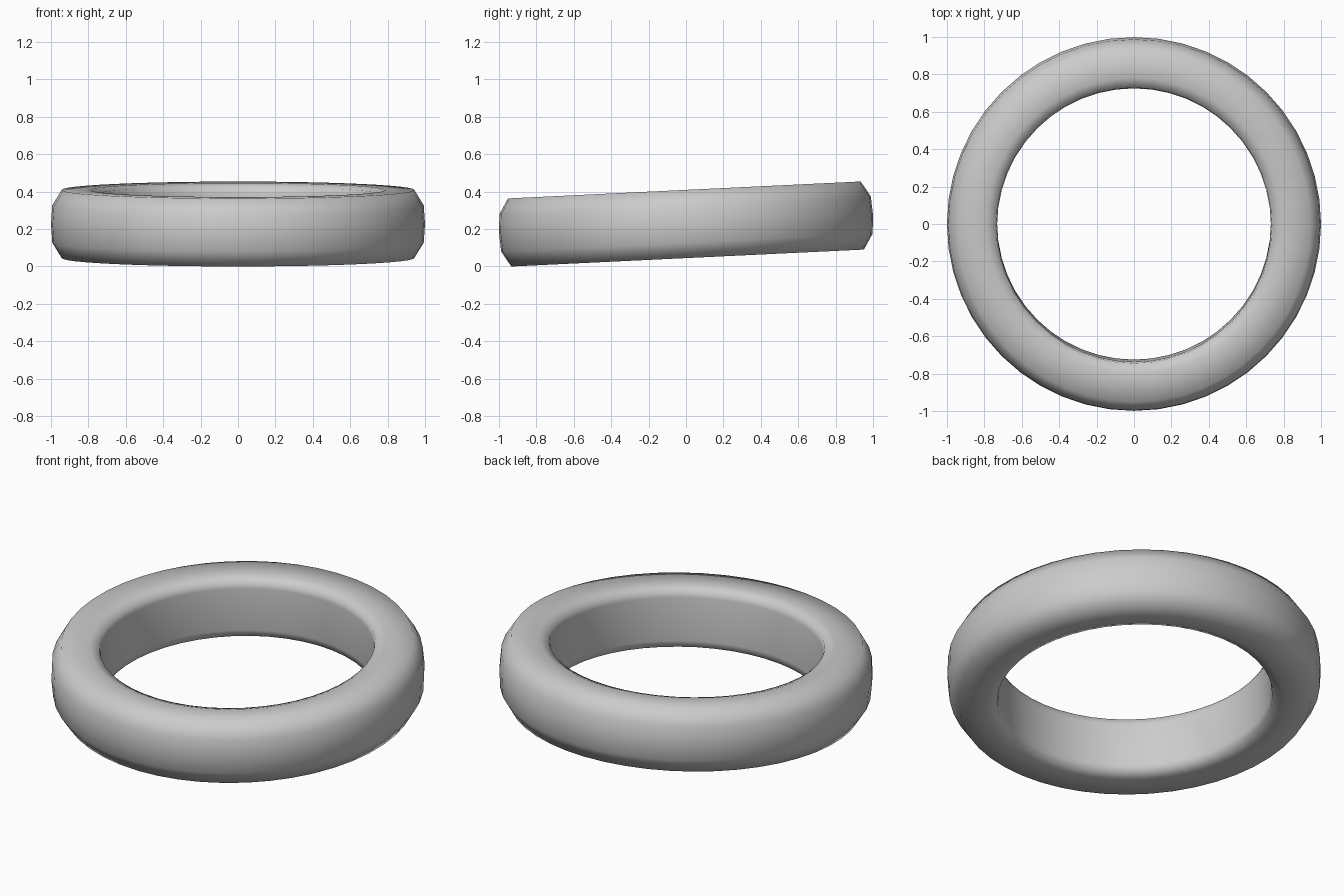
import bpy, bmesh, math
from mathutils import Matrix

if "Cube" in bpy.data.objects:
    bpy.data.objects.remove(bpy.data.objects["Cube"])

# Upper half of the band's section (radius, height): rounded outside, straight inner wall
SEGMENTS = 48
half = [(0.993, 0.10), (0.943, 0.182), (0.79, 0.182), (0.738, 0.163), (0.732, 0.125)]
section = [(1.0, 0.0)] + half + [(r, -z) for r, z in reversed(half)]

# Sweep the section around a circle
bm = bmesh.new()
rings = []
for i in range(SEGMENTS):
    a = 2 * math.pi * i / SEGMENTS
    rings.append([bm.verts.new((r * math.cos(a), r * math.sin(a), z)) for r, z in section])
n = len(section)
for i in range(SEGMENTS):
    p, q = rings[i], rings[(i + 1) % SEGMENTS]
    for j in range(n):
        k = (j + 1) % n
        bm.faces.new((p[j], q[j], q[k], p[k])).smooth = True

# Tilt so the back sits higher, then rest on the ground
bm.transform(Matrix.Rotation(math.radians(2.75), 4, 'X'))
low = min(v.co.z for v in bm.verts)
bm.transform(Matrix.Translation((0, 0, -low)))
bmesh.ops.recalc_face_normals(bm, faces=bm.faces)

mesh = bpy.data.meshes.new("ring")
bm.to_mesh(mesh)
bm.free()
ring = bpy.data.objects.new("ring", mesh)
bpy.context.collection.objects.link(ring)
